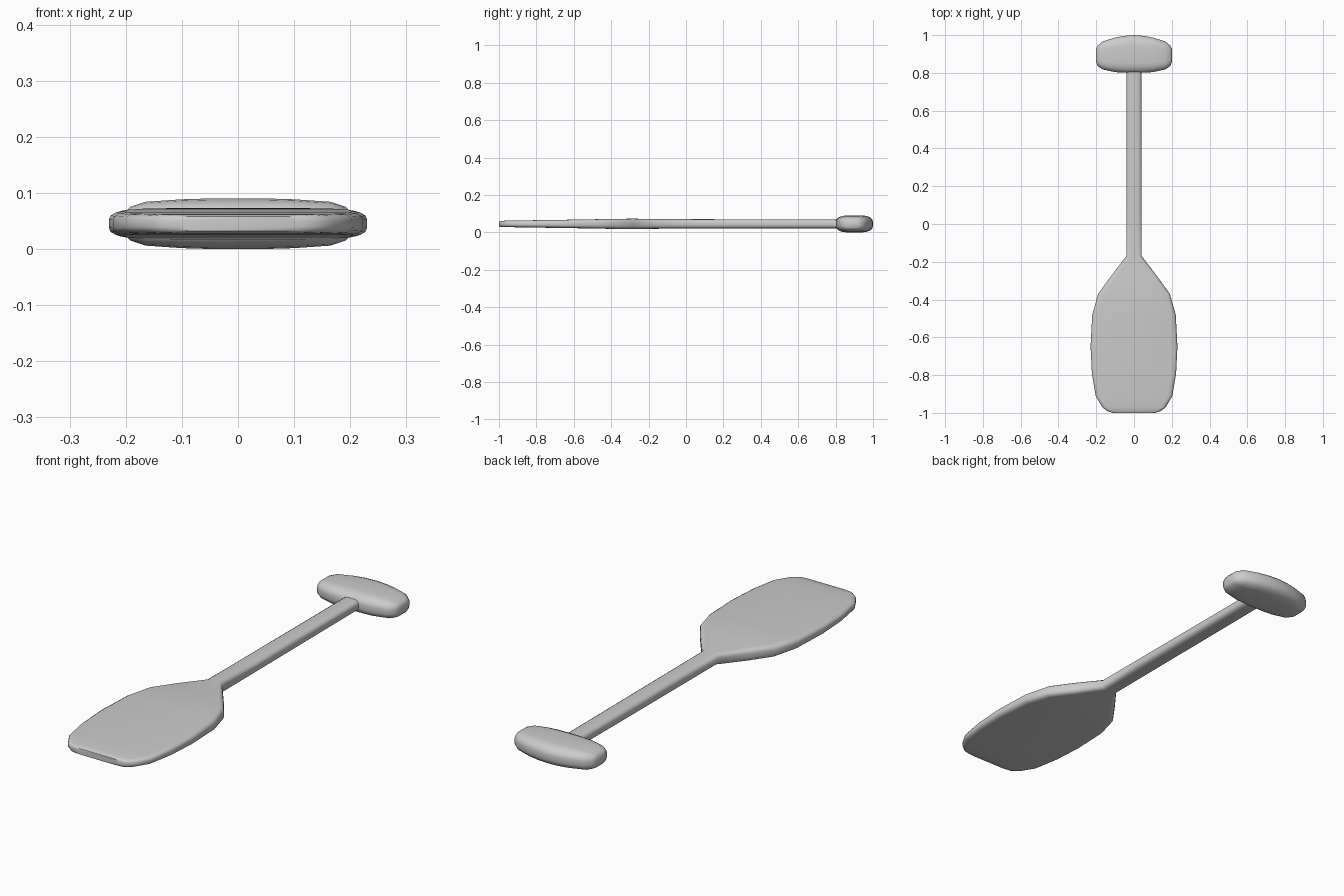
import bpy, bmesh, math

if "Cube" in bpy.data.objects:
    bpy.data.objects.remove(bpy.data.objects["Cube"])

MID = 0.045  # height of the paddle's centre plane


def section(w, h, rx, rz, seg=4):
    """Rounded rectangle of half-size w x h with elliptical corners."""
    pts = []
    for q, (sx, sz) in enumerate([(1, 1), (-1, 1), (-1, -1), (1, -1)]):
        for i in range(seg):
            a = math.pi / 2 * (q + i / (seg - 1))
            pts.append((sx * (w - rx) + rx * math.cos(a),
                        sz * (h - rz) + rz * math.sin(a)))
    return pts


def loft(name, rings):
    """Skin a list of equal-length 3D rings and cap the ends."""
    bm = bmesh.new()
    loops = [[bm.verts.new(p) for p in ring] for ring in rings]
    n = len(loops[0])
    for a, b in zip(loops, loops[1:]):
        for i in range(n):
            j = (i + 1) % n
            bm.faces.new((a[i], a[j], b[j], b[i]))
    bm.faces.new(loops[0])
    bm.faces.new(loops[-1])
    bmesh.ops.recalc_face_normals(bm, faces=bm.faces[:])
    mesh = bpy.data.meshes.new(name)
    bm.to_mesh(mesh)
    bm.free()
    ob = bpy.data.objects.new(name, mesh)
    bpy.context.collection.objects.link(ob)
    bpy.ops.object.select_all(action='DESELECT')
    ob.select_set(True)
    bpy.context.view_layer.objects.active = ob
    bpy.ops.object.shade_smooth_by_angle(angle=math.radians(45))
    return ob


# Blade flowing into shaft: (y, half width, half thickness)
stations = [(-1.0, 0.11, 0.013), (-0.992, 0.14, 0.016), (-0.97, 0.168, 0.017),
            (-0.91, 0.203, 0.018), (-0.79, 0.223, 0.02), (-0.65, 0.23, 0.022),
            (-0.48, 0.221, 0.025), (-0.37, 0.19, 0.027), (-0.28, 0.125, 0.028),
            (-0.17, 0.041, 0.026), (0.07, 0.041, 0.025), (0.85, 0.039, 0.024)]
rings = []
for y, w, h in stations:
    rx = min(0.025, w * 0.6)
    rings.append([(x, y, z + MID) for x, z in section(w, h, rx, h * 0.65)])
loft("blade_and_shaft", rings)

# Cross grip, lofted along x: (x, y min, y max, half height)
half = [(0, 0.80, 1.0, 0.045), (0.05, 0.801, 0.996, 0.045),
        (0.10, 0.804, 0.987, 0.0435), (0.165, 0.818, 0.967, 0.039),
        (0.192, 0.836, 0.945, 0.03), (0.202, 0.86, 0.925, 0.02)]
grip = [(-x, a, b, h) for x, a, b, h in half[:0:-1]] + half
rings = []
for x, a, b, h in grip:
    w = (b - a) / 2
    rings.append([(x, (a + b) / 2 + u, v + MID)
                  for u, v in section(w, h, w * 0.55, h * 0.75, 5)])
loft("grip", rings)
